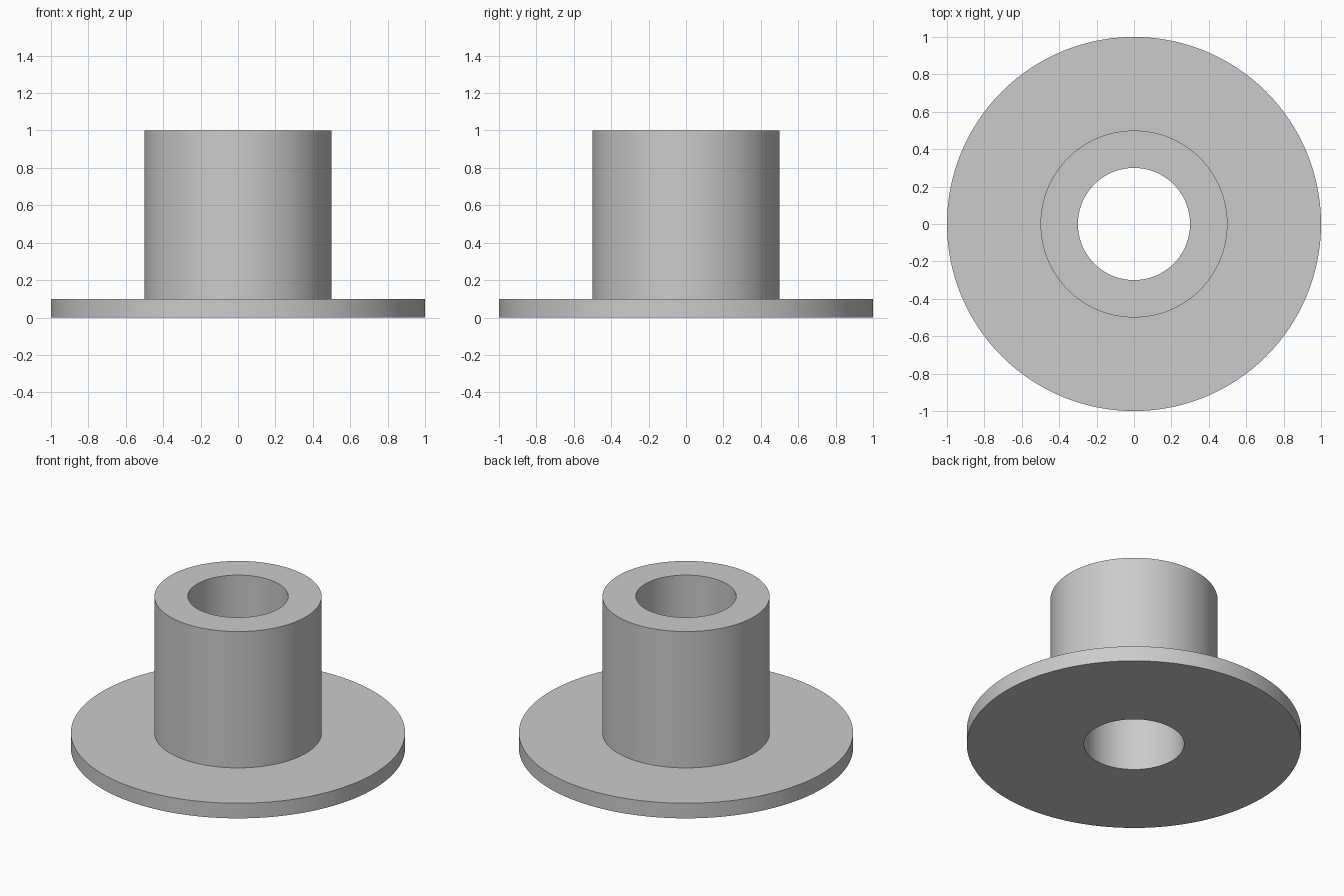
import bpy
import bmesh
import math

cube = bpy.data.objects.get("Cube")
if cube:
    bpy.data.objects.remove(cube, do_unlink=True)

SEGMENTS = 128

# Plain grey finish
grey = bpy.data.materials.new("plain grey")
grey.use_nodes = True
colour = (0.6, 0.6, 0.6, 1.0)
grey.diffuse_color = colour
grey.node_tree.nodes["Principled BSDF"].inputs["Base Color"].default_value = colour


def lathe(name, profile):
    """Revolve a closed (radius, height) profile around the z axis."""
    bm = bmesh.new()
    verts = [bm.verts.new((r, 0, z)) for r, z in profile]
    edges = [bm.edges.new((v, verts[i - 1])) for i, v in enumerate(verts)]
    bmesh.ops.spin(bm, geom=verts + edges, cent=(0, 0, 0), axis=(0, 0, 1),
                   angle=math.tau, steps=SEGMENTS, use_merge=True)
    bmesh.ops.remove_doubles(bm, verts=bm.verts, dist=1e-5)
    bmesh.ops.recalc_face_normals(bm, faces=bm.faces)
    mesh = bpy.data.meshes.new(name)
    bm.to_mesh(mesh)
    bm.free()
    mesh.materials.append(grey)
    obj = bpy.data.objects.new(name, mesh)
    bpy.context.collection.objects.link(obj)
    bpy.ops.object.select_all(action="DESELECT")
    obj.select_set(True)
    bpy.context.view_layer.objects.active = obj
    bpy.ops.object.shade_smooth_by_angle(angle=math.radians(30))
    return obj


# Flange and sleeve as one solid with a through bore
bore, sleeve, flange = 0.3, 0.5, 1.0
base, top = 0.1, 1.0
lathe("flanged_bushing", [(bore, 0), (flange, 0), (flange, base),
                          (sleeve, base), (sleeve, top), (bore, top)])
